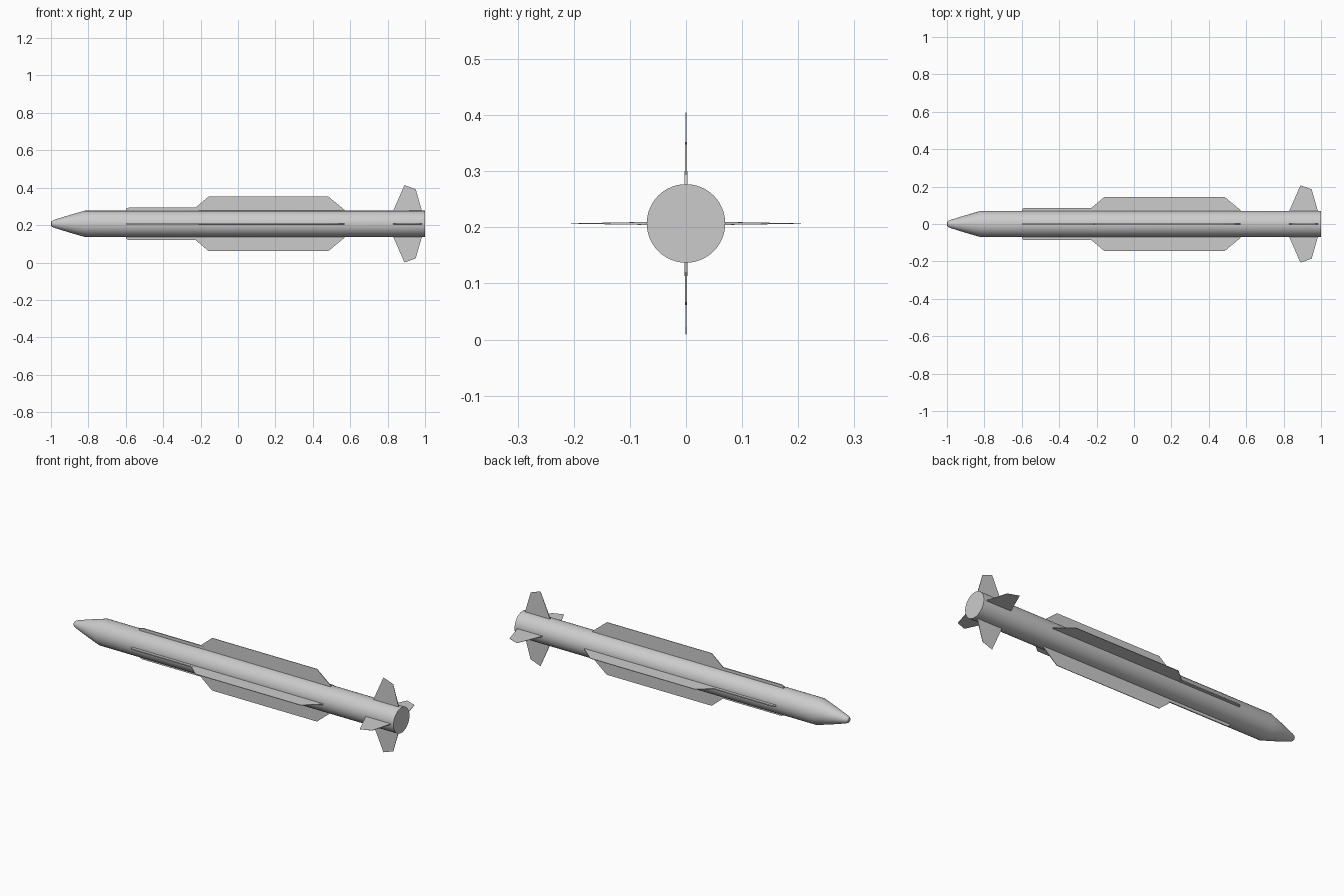
import bpy, bmesh, math
from mathutils import Matrix

if "Cube" in bpy.data.objects:
    bpy.data.objects.remove(bpy.data.objects["Cube"])

AXIS_Z = 0.207   # height of the body centreline
SIDES = 48


def make_object(name, bm):
    bmesh.ops.recalc_face_normals(bm, faces=bm.faces)
    mesh = bpy.data.meshes.new(name)
    bm.to_mesh(mesh)
    bm.free()
    ob = bpy.data.objects.new(name, mesh)
    bpy.context.collection.objects.link(ob)
    return ob


def revolve(name, profile):
    """Closed solid turned around the x axis from (x, radius) points."""
    bm = bmesh.new()
    rings = []
    for x, r in profile:
        rings.append([bm.verts.new((x, r * math.cos(a), AXIS_Z + r * math.sin(a)))
                      for a in (2 * math.pi * i / SIDES for i in range(SIDES))])
    for a, b in zip(rings, rings[1:]):
        for i in range(SIDES):
            j = (i + 1) % SIDES
            bm.faces.new((a[i], a[j], b[j], b[i]))
    bm.faces.new(rings[0])
    bm.faces.new(rings[-1])
    return make_object(name, bm)


def fin(name, outline, angle):
    """Tapered plate from (x, radius, half thickness) points, turned about the body."""
    bm = bmesh.new()
    left = [bm.verts.new((x, -t, r)) for x, r, t in outline]
    right = [bm.verts.new((x, t, r)) for x, r, t in outline]
    bm.faces.new(left)
    bm.faces.new(right)
    n = len(outline)
    for i in range(n):
        j = (i + 1) % n
        bm.faces.new((left[i], left[j], right[j], right[i]))
    bm.transform(Matrix.Translation((0, 0, AXIS_Z)) @ Matrix.Rotation(angle, 4, 'X'))
    return make_object(name, bm)


# Body with blunt conical nose and flat tail
body = revolve("body", [(-1.0, 0.006), (-0.998, 0.012), (-0.992, 0.017), (-0.98, 0.022),
                        (-0.9, 0.047), (-0.82, 0.07), (1.0, 0.07)])
bpy.context.view_layer.objects.active = body
body.select_set(True)
bpy.ops.object.shade_smooth_by_angle(angle=math.radians(30))

# Fin outlines, rooted inside the body
strake = [(-0.60, 0.06, 0.003), (-0.60, 0.08, 0.003), (-0.585, 0.086, 0.003),
          (-0.21, 0.086, 0.003), (-0.21, 0.06, 0.003)]
wing = [(-0.25, 0.06, 0.0025), (-0.228, 0.086, 0.0022), (-0.158, 0.145, 0.0015),
        (0.484, 0.145, 0.0015), (0.57, 0.074, 0.0025), (0.57, 0.06, 0.0025)]
tail = [(0.826, 0.06, 0.0025), (0.83, 0.07, 0.0025), (0.89, 0.207, 0.0003),
        (0.95, 0.185, 0.0006), (0.983, 0.07, 0.0025), (0.983, 0.06, 0.0025)]

# Four of each around the body
for k, side in enumerate(("top", "front", "bottom", "back")):
    angle = k * math.pi / 2
    fin("strake_" + side, strake, angle)
    fin("wing_" + side, wing, angle)
    fin("tail_fin_" + side, tail, angle)
